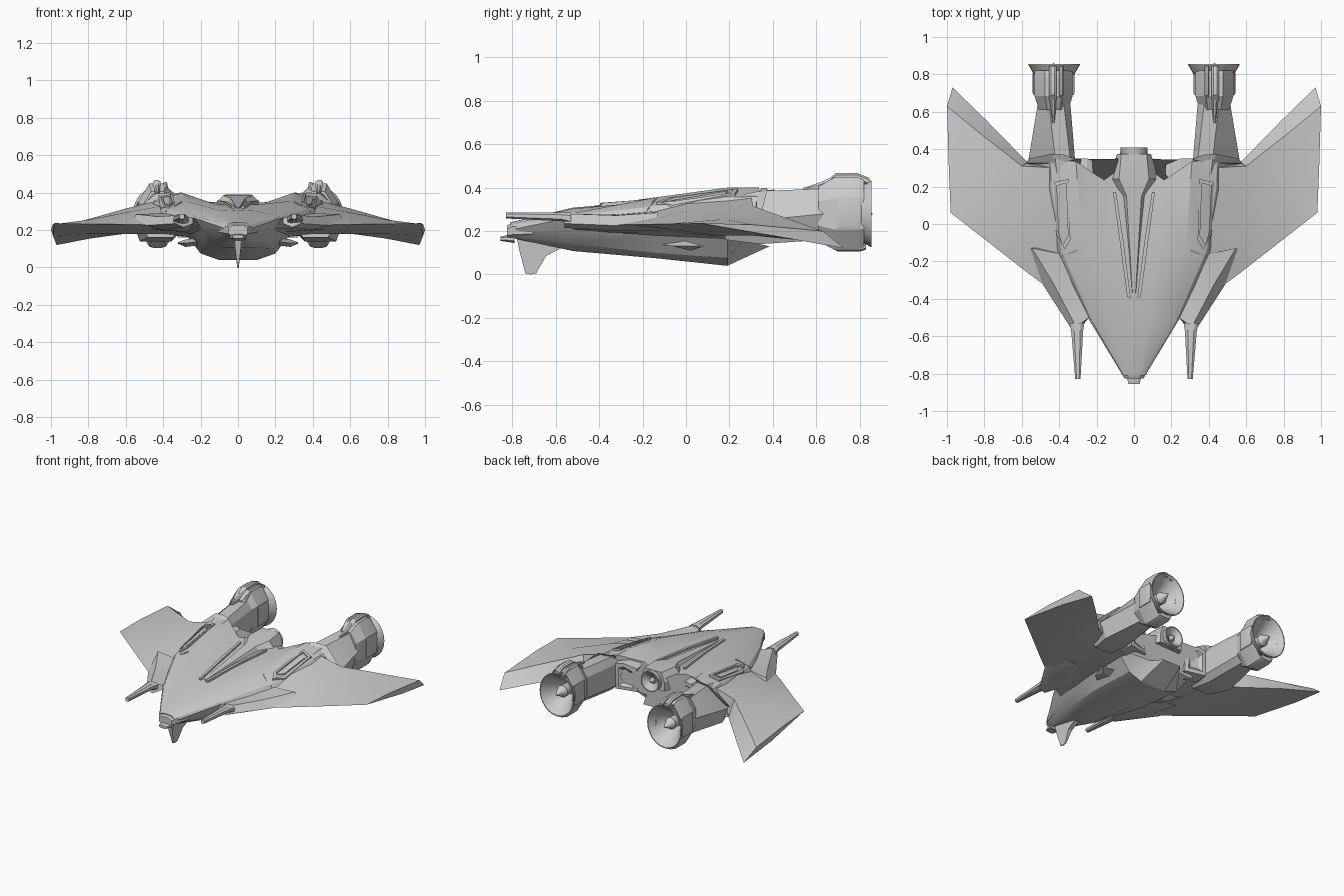
import bpy, bmesh, math
from mathutils import Vector
from mathutils.bvhtree import BVHTree

if "Cube" in bpy.data.objects:
    bpy.data.objects.remove(bpy.data.objects["Cube"])


def make(name, verts, faces, mirror=False):
    me = bpy.data.meshes.new(name)
    bm = bmesh.new()
    vs = [bm.verts.new(v) for v in verts]
    for f in faces:
        bm.faces.new([vs[i] for i in f])
    bmesh.ops.recalc_face_normals(bm, faces=bm.faces)
    bm.to_mesh(me)
    bm.free()
    ob = bpy.data.objects.new(name, me)
    bpy.context.collection.objects.link(ob)
    if mirror:
        ob.modifiers.new("mirror", 'MIRROR')
    return ob


def loft(name, loops, mirror=False, closed=False):
    """Skin through equal-length loops; closed joins last to first, else ends are capped."""
    n, m = len(loops[0]), len(loops)
    faces = []
    for i in range(m if closed else m - 1):
        a, b = i * n, (i + 1) % m * n
        faces += [(a + j, a + (j + 1) % n, b + (j + 1) % n, b + j) for j in range(n)]
    if not closed:
        faces += [tuple(range(n)), tuple(range((m - 1) * n, m * n))]
    return make(name, [p for l in loops for p in l], faces, mirror)


def box_loop(y, x0, x1, z0, z1, c=0.25):
    """Chamfered rectangle in the xz plane."""
    cx, cz = (x1 - x0) * c, (z1 - z0) * c
    return [(x0 + cx, y, z0), (x1 - cx, y, z0), (x1, y, z0 + cz), (x1, y, z1 - cz),
            (x1 - cx, y, z1), (x0 + cx, y, z1), (x0, y, z1 - cz), (x0, y, z0 + cz)]


def ring(y, r, cx, cz, sz=1.0, n=24):
    return [(cx + r * math.cos(2 * math.pi * k / n), y,
             cz + r * sz * math.sin(2 * math.pi * k / n)) for k in range(n)]


# Main hull: half profiles from belly edge round to top centre
hull_sections = [
    (-.81, [(.03, .17), (.05, .18), (.055, .19), (.06, .205), (.055, .225), (.05, .235), (.03, .24), (0, .24)]),
    (-.52, [(.08, .108), (.135, .14), (.19, .205), (.235, .265), (.225, .272), (.19, .282), (.09, .303), (0, .308)]),
    (-.14, [(.10, .075), (.19, .10), (.25, .18), (.47, .21), (.39, .315), (.275, .355), (.12, .338), (0, .335)]),
    (.19, [(.10, .04), (.20, .075), (.27, .165), (.56, .20), (.44, .355), (.30, .40), (.14, .345), (0, .345)]),
    (.34, [(.07, .13), (.11, .15), (.25, .16), (.57, .20), (.45, .36), (.31, .40), (.16, .35), (0, .34)]),
]
# The rear edge is notched either side of the spine
rear_y = [.385, .29, .27, .335, .345, .335, .235, .35]
loops = []
for y, p in hull_sections:
    half = [(x, rear_y[i] if y == .34 else y, z) for i, (x, z) in enumerate(p)]
    loops.append(half + [(-x, yy, z) for x, yy, z in half[-2::-1]])
hull = loft("main_hull", loops)

bm = bmesh.new()
bm.from_mesh(hull.data)
tree = BVHTree.FromBMesh(bm)
bm.free()


def surf(x, y, lift=0.0):
    hit = tree.ray_cast(Vector((x, y, 1)), Vector((0, 0, -1)))[0]
    return (x, y, (hit.z if hit else .3) + lift)


def frame(name, outline, width, height):
    """Raised frame that follows the hull top."""
    cx = sum(p[0] for p in outline) / len(outline)
    cy = sum(p[1] for p in outline) / len(outline)
    inner = []
    for x, y in outline:
        inner.append((x + math.copysign(width, cx - x), y + math.copysign(width * 1.6, cy - y)))
    return loft(name, [[surf(x, y, h) for x, y in pts] for pts, h in
                       ((outline, -.015), (outline, height), (inner, height), (inner, -.015))],
                True, True)


# Wings with drooped trailing edge: leading edge, crown, hinge, trailing edge, underside
loft("wing", [
    [(.38, -.40, .225), (.40, .0, .33), (.42, .30, .36), (.42, .33, .18), (.40, .1, .18)],
    [(.57, -.26, .23), (.57, .04, .30), (.60, .31, .315), (.57, .33, .185), (.57, .15, .18)],
    [(.80, -.08, .233), (.80, .18, .255), (.83, .49, .25), (.79, .555, .155), (.80, .3, .18)],
    [(.98, .06, .237), (.99, .30, .23), (1.0, .63, .20), (.97, .73, .12), (.99, .45, .17)],
], True)

# Forward gun barrels flowing into the wing strakes
loft("gun_barrel", [box_loop(-.83, .286, .314, .258, .286), box_loop(-.57, .272, .336, .245, .285),
                    box_loop(-.53, .265, .345, .23, .285)], True)
loft("wing_strake", [
    [(.24, -.5, .235), (.29, -.56, .215), (.335, -.56, .235), (.31, -.55, .28), (.24, -.5, .265)],
    [(.26, -.32, .19), (.40, -.32, .20), (.49, -.32, .225), (.43, -.32, .272), (.33, -.32, .275)],
    [(.30, -.12, .19), (.45, -.12, .20), (.555, -.13, .262), (.545, -.13, .285), (.39, -.16, .29)],
], True)

# Nose block, probe and chin fin
loft("nose_block", [box_loop(-.825, -.05, .05, .165, .225), box_loop(-.80, -.068, .068, .165, .238),
                    box_loop(-.70, -.105, .105, .165, .255)])
loft("nose_probe", [box_loop(-.855, -.03, .03, .155, .175), box_loop(-.79, -.045, .045, .145, .185)])
fin = [(-.78, .17, .02), (-.765, .10, .015), (-.74, .005, .004), (-.715, 0, .004),
       (-.69, .005, .004), (-.645, .085, .015), (-.56, .13, .02)]
loft("chin_fin", [[(s * t, y, z) for y, z, t in fin] for s in (-1, 1)])

# Spine fairing and tail nozzle
loft("spine_fairing", [
    [(-b, y, z0), (b, y, z0), (b, y, (z0 + z1) / 2), (t, y, z1), (-t, y, z1), (-b, y, (z0 + z1) / 2)]
    for y, b, t, z0, z1 in [(-.37, .014, .008, .30, .322), (.15, .06, .04, .30, .372),
                            (.24, .135, .08, .27, .385), (.375, .09, .068, .26, .39)]])
loft("tail_nozzle", [ring(y, r, 0, .318) for y, r in
                     [(.34, .055), (.37, .07), (.408, .073), (.408, .066), (.378, .025)]])
loft("tail_spike", [ring(y, r, 0, .318, n=12) for y, r in [(.37, .022), (.39, .016), (.405, .003)]])

# Rails along the spine groove and slanted frames on the shoulders
rail = [(.018, -.395), (.036, -.39), (.075, -.1), (.112, .17), (.096, .17), (.055, -.1)]
loft("spine_rail", [[surf(x, y, h) for x, y in rail] for h in (-.015, .014)], True)
frame("shoulder_frame", [(.35, .24), (.425, .225), (.415, -.06), (.37, -.135), (.34, -.085)], .013, .012)
slot = [(.368, .19), (.402, .18), (.392, -.03), (.366, -.07)]
loft("shoulder_slot", [[surf(x, y, h) for x, y in slot] for h in (-.01, .006)], True)
groove = [(.30, -.135), (.385, -.17), (.388, -.18), (.30, -.145)]
loft("shoulder_seam", [[surf(x, y, h) for x, y in groove] for h in (-.01, .008)], True)

# Recessed rear bays, slanted towards the spine
bay = lambda y, d: [(x, y + .4 * (min(x, .25) - .25), z) for x, z in
                    [(.16 + d, .16 + d), (.32 - d, .16 + d), (.32 - d, .35 - d),
                     (.25, .365 - d), (.165 + d, .335 - d)]]
loft("rear_bay", [bay(.25, 0), bay(.35, .005), bay(.35, .03), bay(.33, .05)], True)

# Nacelles
nac = lambda y, a, b, c, d, z0, zc, z1: [(a, y, z0 + .04), (a + .04, y, z0), (c - .04, y, z0), (c, y, zc),
                                         (d, y, z1), (b, y, z1), (a, y, z1 - .05)]
loft("nacelle", [nac(.18, .31, .33, .52, .40, .16, .22, .35), nac(.34, .315, .34, .565, .42, .14, .25, .385),
                 nac(.64, .34, .375, .515, .455, .16, .28, .395)], True)
make("nacelle_step", [(.31, .345, .395), (.42, .325, .375), (.58, .325, .26), (.56, .35, .29),
                      (.44, .375, .395), (.37, .37, .40), (.43, .30, .25)],
     [(0, 1, 5), (1, 4, 5), (1, 2, 3, 4), (0, 6, 1), (1, 6, 2), (2, 6, 3), (3, 6, 4), (4, 6, 5), (5, 6, 0)], True)

# Engines: open-backed housing, flared nozzle, centre spike
EX, EZ = .43, .28


def engine_box(y, w, h, c=.28):
    return box_loop(y, EX - w, EX + w, EZ - h, EZ + h, c)


loft("engine_housing", [engine_box(*p) for p in [(.61, .078, .125), (.685, .102, .168), (.79, .102, .168),
                                                 (.82, .102, .155), (.80, .095, .14), (.65, .04, .05)]], True)
loft("engine_nozzle", [ring(y, r, EX - .003, EZ, 1.12) for y, r in
                       [(.69, .05), (.79, .103), (.85, .137), (.855, .137), (.855, .131), (.79, .085), (.71, .042)]],
     True)
loft("engine_spike", [ring(y, r, EX, EZ, n=16) for y, r in
                      [(.70, .035), (.79, .042), (.80, .034), (.86, .003)]], True)

# Engine clamps, top prong, keel and side plates
for i, (x, w, z) in enumerate([(.435, .02, .46), (.39, .012, .45)]):
    path = [(.63, z - .06), (.69, z - .008), (.79, z - .008), (.845, z - .03)]
    loft("engine_clamp_%d" % i, [box_loop(y, x - w, x + w, q - .02, q + .015) for y, q in path], True)
loft("top_prong", [box_loop(.54, .425, .437, .385, .398), box_loop(.62, .418, .446, .38, .425),
                   box_loop(.70, .415, .45, .42, .462)], True)
loft("engine_keel", [box_loop(y, EX - .045, EX + .045, z, z + .03) for y, z in
                     [(.66, .13), (.70, .105), (.80, .105), (.83, .115)]], True)
for i, s in enumerate((-1, 1)):
    side = lambda d, k: [(EX + s * d, y, z) for y, z in
                         [(.69 + k, .21 + k), (.80 - k, .21 + k), (.815 - k, .28),
                          (.80 - k, .35 - k), (.69 + k, .35 - k)]]
    loft("engine_side_plate_%d" % i, [side(.098, 0), side(.108, 0), side(.112, .012)], True)

# Small hooked fins below the wing roots
hook = [(-.08, .13), (-.01, .15), (.05, .125), (0, .11)]
loft("belly_fin", [[(.20, y * 1.6, z + .01) for y, z in hook], [(.28, y + .02, z) for y, z in hook],
                   [(.32, y * .3 + .07, z * .2 + .105) for y, z in hook]], True)

# Keep facet edges crisp while round parts stay smooth
bpy.ops.object.select_all(action='DESELECT')
for ob in bpy.context.collection.objects:
    ob.select_set(True)
bpy.context.view_layer.objects.active = hull
bpy.ops.object.shade_smooth_by_angle(angle=math.radians(22))
